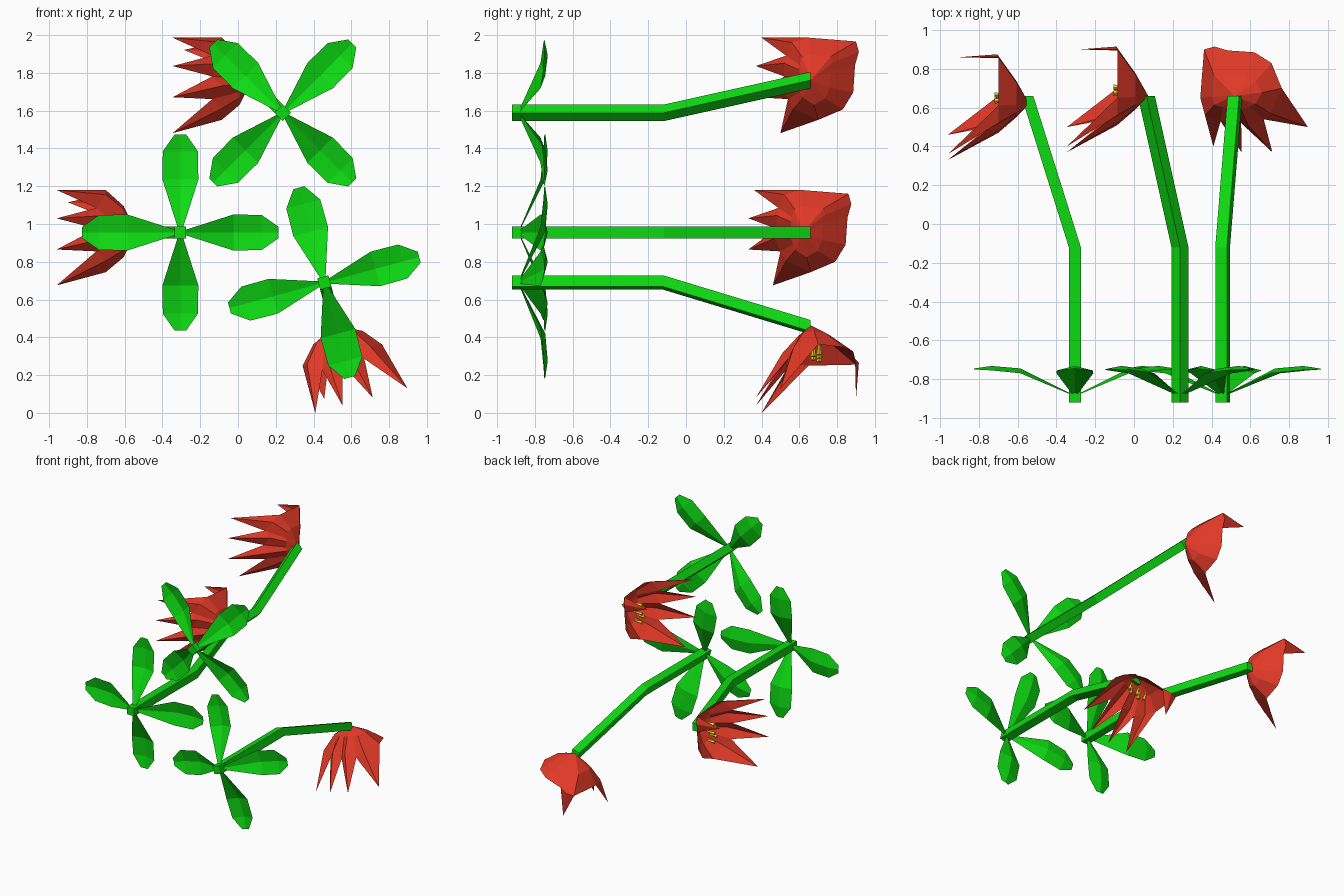
import bpy, bmesh
from math import radians
from mathutils import Matrix, Vector

cube = bpy.data.objects.get("Cube")
if cube:
    bpy.data.objects.remove(cube, do_unlink=True)


def material(name, rgb):
    m = bpy.data.materials.new(name)
    m.use_nodes = True
    m.diffuse_color = (*rgb, 1)
    m.node_tree.nodes["Principled BSDF"].inputs["Base Color"].default_value = (*rgb, 1)
    return m


GREEN = material("leaf green", (0.004, 0.70, 0.006))
RED = material("petal red", (0.74, 0.04, 0.02))
YELLOW = material("stamen yellow", (0.80, 0.70, 0.01))


def make(name, bm, mat, matrix):
    bmesh.ops.recalc_face_normals(bm, faces=bm.faces)
    bm.transform(matrix)
    mesh = bpy.data.meshes.new(name)
    bm.to_mesh(mesh)
    bm.free()
    mesh.materials.append(mat)
    obj = bpy.data.objects.new(name, mesh)
    bpy.context.collection.objects.link(obj)


def turn(degrees):
    # counter-clockwise as seen from the front
    return Matrix.Rotation(radians(-degrees), 4, 'Y')


BEND = Vector((-0.245, 0.66, 0))


def stem(name, matrix):
    # square section swept backwards, bent once
    bm = bmesh.new()
    h = 0.031
    rings = []
    for c in (Vector((0, -0.92, 0)), Vector((0, -0.12, 0)), BEND):
        rings.append([bm.verts.new(c + Vector((sx * h, 0, sz * h)))
                      for sx, sz in ((-1, -1), (1, -1), (1, 1), (-1, 1))])
    for a, b in zip(rings, rings[1:]):
        for i in range(4):
            j = (i + 1) % 4
            bm.faces.new((a[i], a[j], b[j], b[i]))
    bm.faces.new(rings[0])
    bm.faces.new(rings[-1])
    make(name, bm, GREEN, matrix)


# radius, half width, midrib y, edge y
LEAF = [(0.02, 0.012, -0.875, -0.88), (0.28, 0.095, -0.745, -0.77),
        (0.43, 0.093, -0.732, -0.755), (0.52, 0.03, -0.745, -0.75)]


def leaf(name, matrix):
    # folded blade with a central rib
    bm = bmesh.new()
    rows = [[bm.verts.new((r, e, -w)), bm.verts.new((r, m, 0)), bm.verts.new((r, e, w))]
            for r, w, m, e in LEAF]
    for a, b in zip(rows, rows[1:]):
        for i in range(2):
            bm.faces.new((a[i], a[i + 1], b[i + 1], b[i]))
    make(name, bm, GREEN, matrix)


# rim of the blossom: point, then the spike tip if it carries one
RIM = [((-0.15, -0.01, 0.225), None),
       ((-0.15, -0.10, 0.20), (-0.41, -0.26, 0.225)),
       ((-0.20, -0.13, 0.13), None),
       ((-0.15, -0.14, 0.09), (-0.41, -0.29, 0.075)),
       ((-0.20, -0.14, 0.02), None),
       ((-0.15, -0.15, -0.03), (-0.41, -0.29, -0.09)),
       ((-0.20, -0.12, -0.10), None),
       ((-0.15, -0.09, -0.15), (-0.41, -0.16, -0.28)),
       ((-0.15, 0.04, -0.21), None),
       ((-0.15, 0.17, -0.155), None),
       ((-0.15, 0.225, -0.065), None),
       ((-0.15, 0.235, 0.08), None),
       ((-0.155, 0.255, 0.15), (-0.35, 0.24, 0.16)),
       ((-0.15, 0.24, 0.205), None)]


def blossom(name, matrix):
    # bell from apex through a shoulder ring to the rim, with pointed petals
    bm = bmesh.new()
    apex = bm.verts.new((0.01, 0, 0))
    rim = [bm.verts.new(p) for p, t in RIM]
    ring = [bm.verts.new((-0.055, p[1] * 0.45, p[2] * 0.62)) for p, t in RIM]
    n = len(RIM)
    for i, (p, tip) in enumerate(RIM):
        j = (i + 1) % n
        bm.faces.new((apex, ring[i], ring[j]))
        bm.faces.new((ring[i], rim[i], rim[j], ring[j]))
        if tip:
            t = bm.verts.new(tip)
            bm.faces.new((rim[i - 1], t, rim[i]))
            bm.faces.new((rim[i], t, rim[j]))
    make(name, bm, RED, matrix)


def stamens(name, matrix):
    # row of small four-sided cones inside the bell
    bm = bmesh.new()
    for k in range(5):
        pos = Matrix.Translation((-0.135, 0.03 + 0.015 * (-1) ** k, 0.035 * (k - 2)))
        bmesh.ops.create_cone(bm, cap_ends=True, segments=4, radius1=0.014, radius2=0.005,
                              depth=0.07, matrix=pos @ Matrix.Rotation(radians(90), 4, 'Y'))
    make(name, bm, YELLOW, matrix)


# side, base x, base z, stem turn, blossom turn, blossom y shift
PLANTS = [("right", -0.305, 0.955, 0, 0, -0.04),
          ("upper", 0.237, 1.588, -45, 0, 0),
          ("lower", 0.457, 0.69, 105, 105, 0)]
for side, x, z, spin, head_spin, shift in PLANTS:
    base = Matrix.Translation((x, 0, z)) @ turn(spin)
    stem(side + "_stem", base)
    for k in range(4):
        leaf(f"{side}_leaf_{k + 1}", base @ turn(90 * k))
    head = Matrix.Translation(base @ BEND + Vector((0, shift, 0))) @ turn(head_spin)
    blossom(side + "_blossom", head)
    stamens(side + "_stamens", head)
